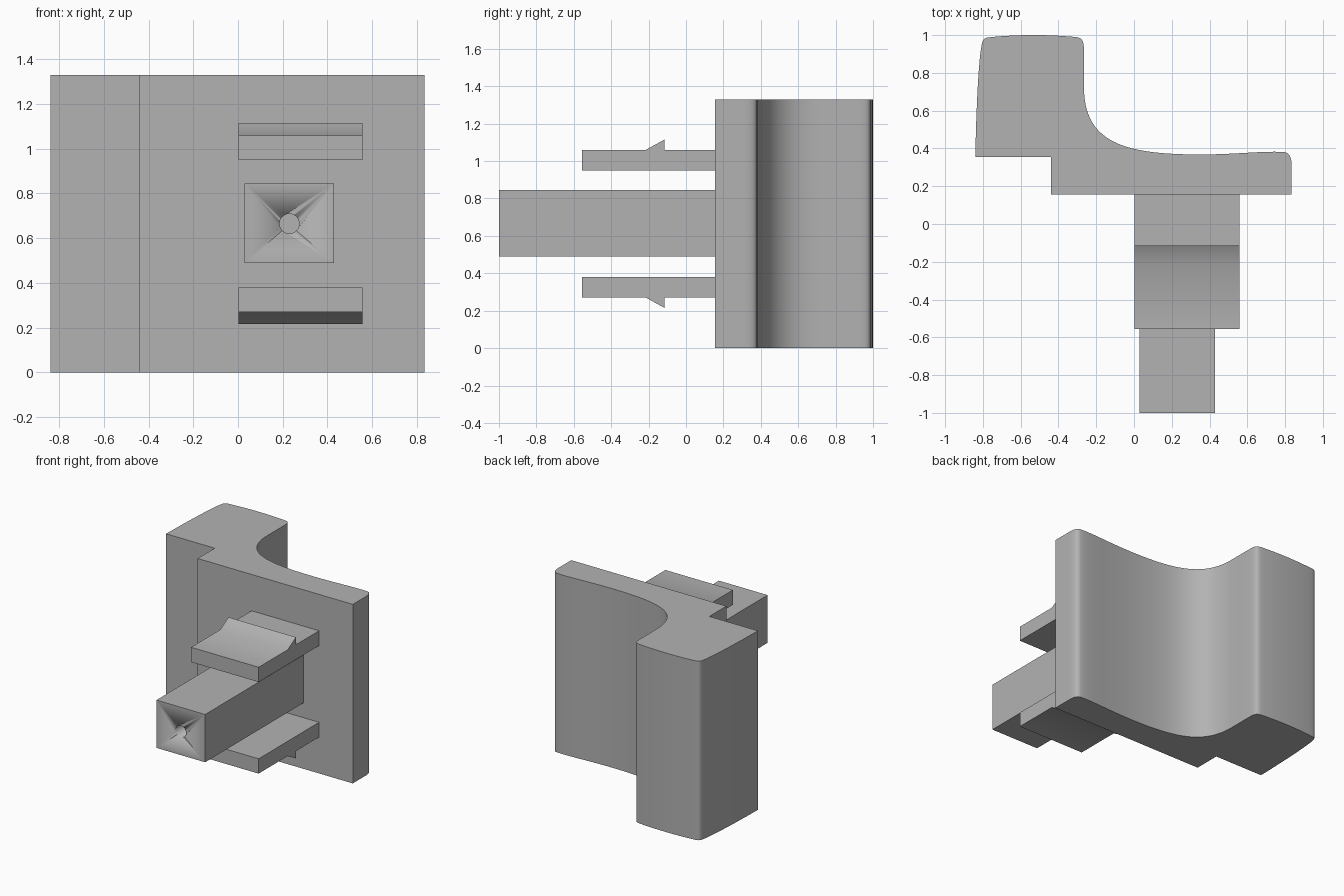
import bpy
import bmesh
import math
from mathutils import Vector
from mathutils.geometry import interpolate_bezier

default = bpy.data.objects.get("Cube")
if default:
    bpy.data.objects.remove(default, do_unlink=True)

HEIGHT = 1.33
MID_Z = HEIGHT / 2
WALL_Y = 0.155

grey = bpy.data.materials.new("plain_grey")
grey.use_nodes = True
colour = (0.45, 0.45, 0.45, 1)
grey.diffuse_color = colour
grey.node_tree.nodes["Principled BSDF"].inputs["Base Color"].default_value = colour


def finish(name, bm):
    """Turn a bmesh into a grey object with smooth curves and sharp corners."""
    bmesh.ops.recalc_face_normals(bm, faces=bm.faces)
    mesh = bpy.data.meshes.new(name)
    bm.to_mesh(mesh)
    bm.free()
    mesh.materials.append(grey)
    obj = bpy.data.objects.new(name, mesh)
    bpy.context.collection.objects.link(obj)
    bpy.ops.object.select_all(action="DESELECT")
    obj.select_set(True)
    bpy.context.view_layer.objects.active = obj
    bpy.ops.object.shade_smooth_by_angle(angle=math.radians(30))
    return obj


def prism(name, outline, offset):
    """Extrude a closed outline of 3D points along an offset."""
    bm = bmesh.new()
    face = bm.faces.new([bm.verts.new(p) for p in outline])
    result = bmesh.ops.extrude_face_region(bm, geom=[face], use_keep_orig=True)
    moved = [v for v in result["geom"] if isinstance(v, bmesh.types.BMVert)]
    bmesh.ops.translate(bm, verts=moved, vec=Vector(offset))
    return finish(name, bm)


# Body: stepped front, flowing back outline, extruded upwards
start = (-0.84, 0.355)
curves = [  # handle, handle, end, steps
    ((-0.835, 0.65), (-0.82, 0.9), (-0.805, 0.955), 8),
    ((-0.8, 0.975), (-0.795, 0.985), (-0.77, 0.988), 6),
    ((-0.62, 1.004), (-0.46, 1.004), (-0.31, 0.99), 12),
    ((-0.275, 0.985), (-0.268, 0.975), (-0.265, 0.93), 8),
    ((-0.265, 0.86), (-0.265, 0.79), (-0.265, 0.72), 2),
    ((-0.262, 0.43), (-0.05, 0.368), (0.35, 0.368), 28),
    ((0.55, 0.368), (0.7, 0.39), (0.8, 0.38), 12),
    ((0.825, 0.375), (0.835, 0.35), (0.835, 0.3), 8),
]
outline = [Vector((*start, 0))]
for h1, h2, end, steps in curves:
    ctrl = [Vector((*p, 0)) for p in (h1, h2, end)]
    outline += interpolate_bezier(outline[-1], *ctrl, steps + 1)[1:]
outline += [(0.835, WALL_Y, 0), (-0.44, WALL_Y, 0), (-0.44, 0.355, 0)]
prism("body", outline, (0, 0, HEIGHT))

# Central peg with a blind screw hole in its front end
peg_outline = [(0.03, -1, 0.49), (0.43, -1, 0.49), (0.43, -1, 0.845), (0.03, -1, 0.845)]
peg = prism("peg", peg_outline, (0, 1 + WALL_Y, 0))

hole = [(0.23 + 0.044 * math.cos(a), -1.1, MID_Z + 0.044 * math.sin(a))
        for a in (math.tau * i / 32 for i in range(32))]
cutter = prism("hole_cutter", hole, (0, 0.6, 0))
cutter.hide_render = True
cut = peg.modifiers.new("screw_hole", "BOOLEAN")
cut.operation = "DIFFERENCE"
cut.object = cutter
bpy.context.view_layer.objects.active = peg
bpy.ops.object.modifier_apply(modifier=cut.name)
bpy.data.objects.remove(cutter, do_unlink=True)

# Snap clips above and below the peg, barbs facing outwards
clip = [(-0.555, 0.285), (WALL_Y, 0.285), (WALL_Y, 0.395),
        (-0.115, 0.395), (-0.115, 0.45), (-0.215, 0.395), (-0.555, 0.395)]
for name, side in (("upper_clip", 1), ("lower_clip", -1)):
    prism(name, [(0.003, y, MID_Z + side * z) for y, z in clip], (0.555, 0, 0))
